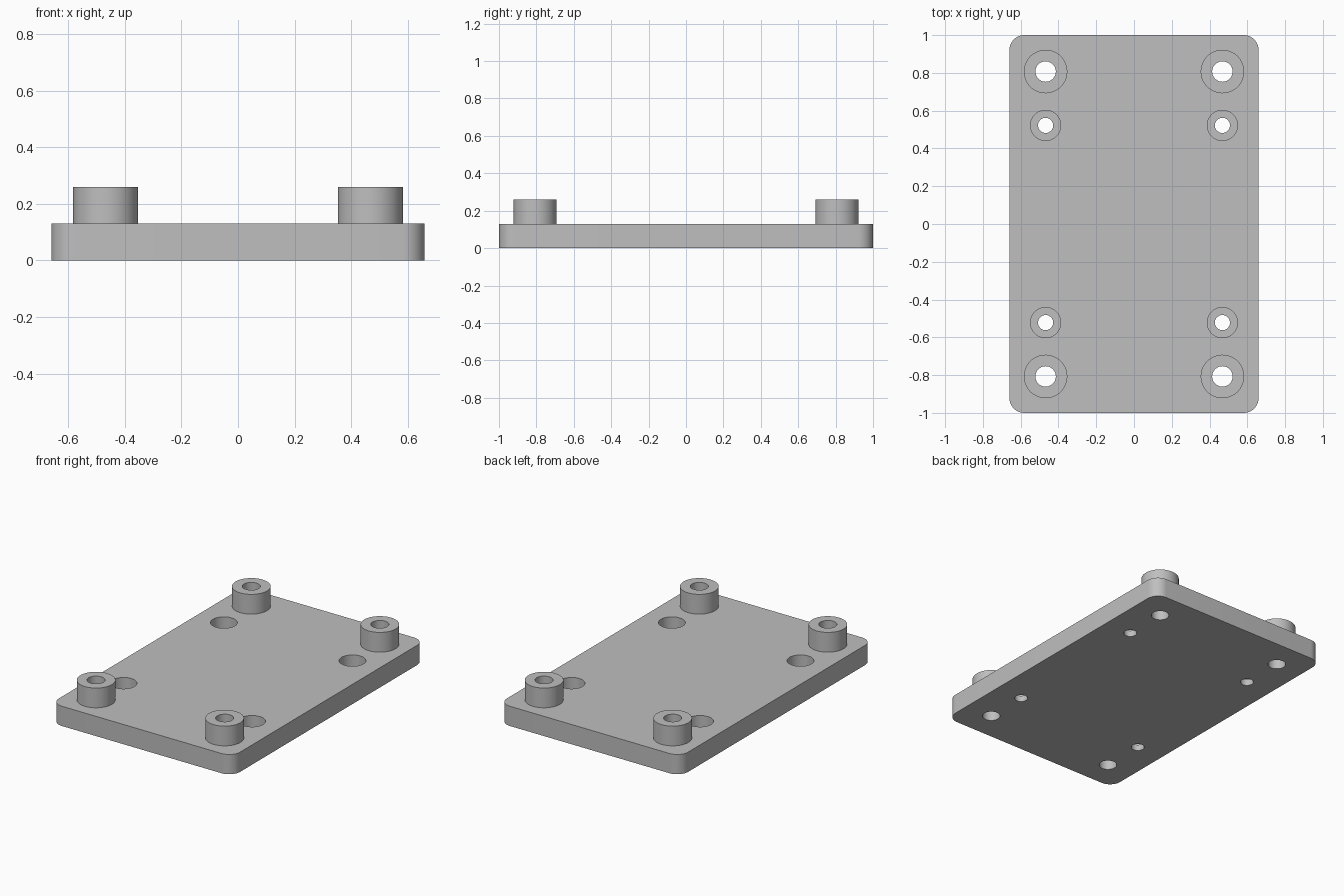
import bpy, bmesh, math
from mathutils import Matrix

cube = bpy.data.objects.get("Cube")
if cube:
    bpy.data.objects.remove(cube, do_unlink=True)

PLATE_TOP, BOSS_TOP = 0.13, 0.26
BORE_FLOOR = 0.04
POST_X, POST_Y, SCREW_Y = 0.468, 0.807, 0.522

grey = bpy.data.materials.new("light_grey")
grey.use_nodes = True
colour = (0.52, 0.52, 0.52, 1)
grey.diffuse_color = colour
grey.node_tree.nodes["Principled BSDF"].inputs["Base Color"].default_value = colour


def finish(name, bm):
    mesh = bpy.data.meshes.new(name)
    bm.to_mesh(mesh)
    bm.free()
    mesh.materials.append(grey)
    obj = bpy.data.objects.new(name, mesh)
    bpy.context.collection.objects.link(obj)
    return obj


def four_cylinders(name, y, radius, z0, z1):
    """One upright cylinder in each quadrant."""
    bm = bmesh.new()
    for sx in (-1, 1):
        for sy in (-1, 1):
            bmesh.ops.create_cone(
                bm, cap_ends=True, segments=64, radius1=radius, radius2=radius,
                depth=z1 - z0,
                matrix=Matrix.Translation((sx * POST_X, sy * y, (z0 + z1) / 2)))
    return finish(name, bm)


def combine(target, tool, operation):
    """Apply a boolean and drop the tool."""
    mod = target.modifiers.new(tool.name, "BOOLEAN")
    mod.operation = operation
    mod.solver = "EXACT"
    mod.object = tool
    bpy.context.view_layer.objects.active = target
    bpy.ops.object.modifier_apply(modifier=mod.name)
    bpy.data.objects.remove(tool, do_unlink=True)


# Plate with rounded vertical corners
bm = bmesh.new()
bmesh.ops.create_cube(bm, size=1, matrix=Matrix.Translation((0, 0, PLATE_TOP / 2))
                      @ Matrix.Diagonal((1.32, 2, PLATE_TOP, 1)))
uprights = [e for e in bm.edges
            if abs(e.verts[0].co.z - e.verts[1].co.z) > 0.01]
bmesh.ops.bevel(bm, geom=uprights, offset=0.08, segments=12, profile=0.5,
                affect="EDGES")
plate = finish("mounting_plate", bm)

# Raised bosses, sunk slightly into the plate before fusing
combine(plate, four_cylinders("bosses", POST_Y, 0.115, 0.06, BOSS_TOP), "UNION")

# Through holes and counterbored screw holes
combine(plate, four_cylinders("boss_holes", POST_Y, 0.054, -0.1, 0.4), "DIFFERENCE")
combine(plate, four_cylinders("screw_holes", SCREW_Y, 0.04, -0.1, 0.4), "DIFFERENCE")
combine(plate, four_cylinders("counterbores", SCREW_Y, 0.08, BORE_FLOOR, 0.4), "DIFFERENCE")

# Smooth round walls, crisp rims
bpy.ops.object.select_all(action="DESELECT")
plate.select_set(True)
bpy.context.view_layer.objects.active = plate
bpy.ops.object.shade_smooth_by_angle(angle=math.radians(30))
